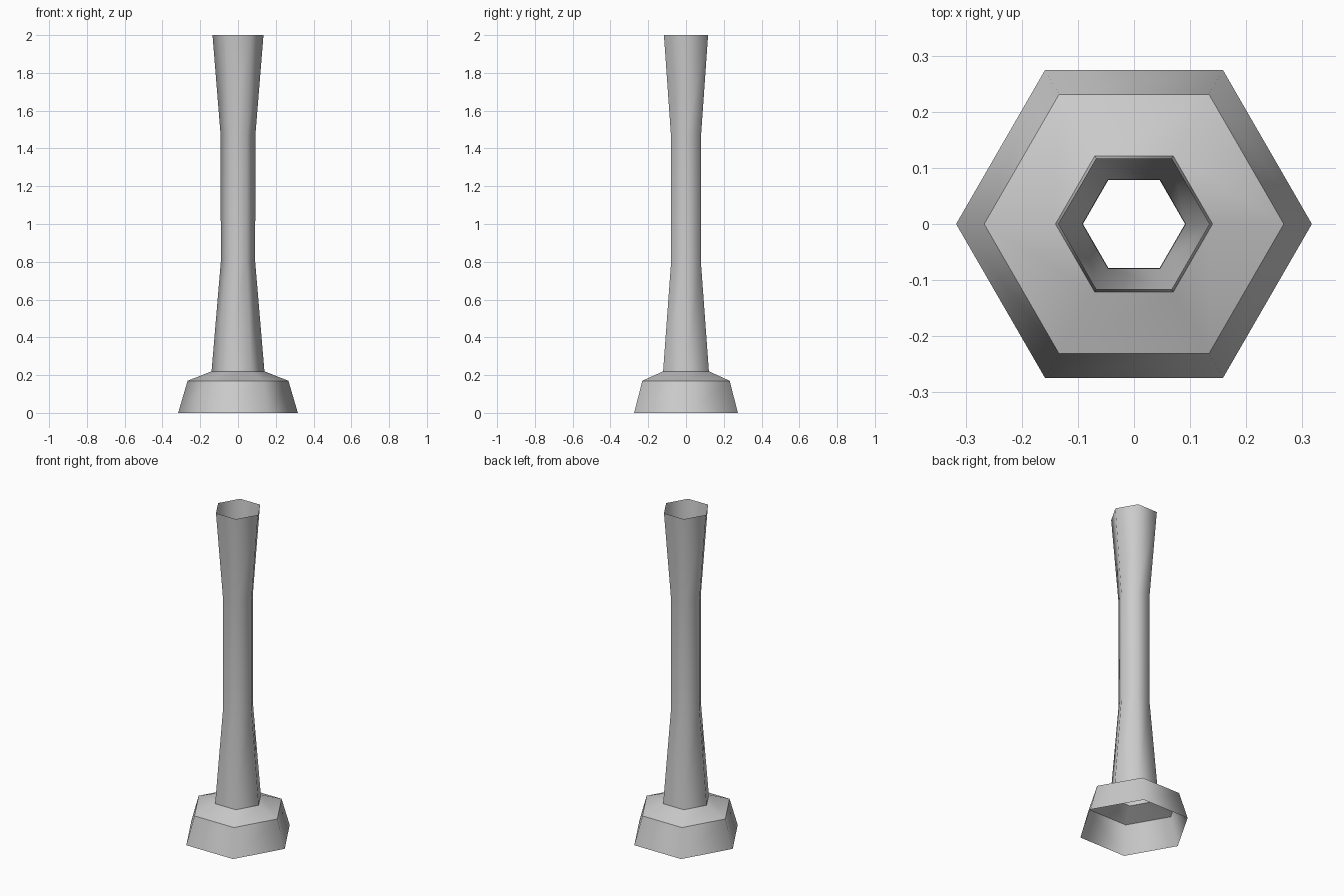
import bpy, bmesh, math

if "Cube" in bpy.data.objects:
    bpy.data.objects.remove(bpy.data.objects["Cube"])

SIDES = 6
# (radius, height, crisp ring) from the open base up to the open top
PROFILE = [(0.317, 0.0, False), (0.267, 0.17, True), (0.14, 0.22, True),
           (0.091, 0.80, False), (0.092, 1.47, False), (0.135, 2.0, False)]

# Hollow six-sided pillar: stepped foot, waisted shaft, flared mouth
bm = bmesh.new()
rings = []
for r, z, _ in PROFILE:
    rings.append([bm.verts.new((r * math.cos(math.tau * i / SIDES),
                                r * math.sin(math.tau * i / SIDES), z))
                  for i in range(SIDES)])

for low, high in zip(rings, rings[1:]):
    for i in range(SIDES):
        j = (i + 1) % SIDES
        face = bm.faces.new((low[i], low[j], high[j], high[i]))
        face.smooth = True

# Crisp edges around the foot's shoulder
for ring, (_, _, crisp) in zip(rings, PROFILE):
    if crisp:
        for i in range(SIDES):
            bm.edges.get((ring[i], ring[(i + 1) % SIDES])).smooth = False

mesh = bpy.data.meshes.new("hollow_pillar")
bm.to_mesh(mesh)
bm.free()
pillar = bpy.data.objects.new("hollow_pillar", mesh)
bpy.context.collection.objects.link(pillar)
